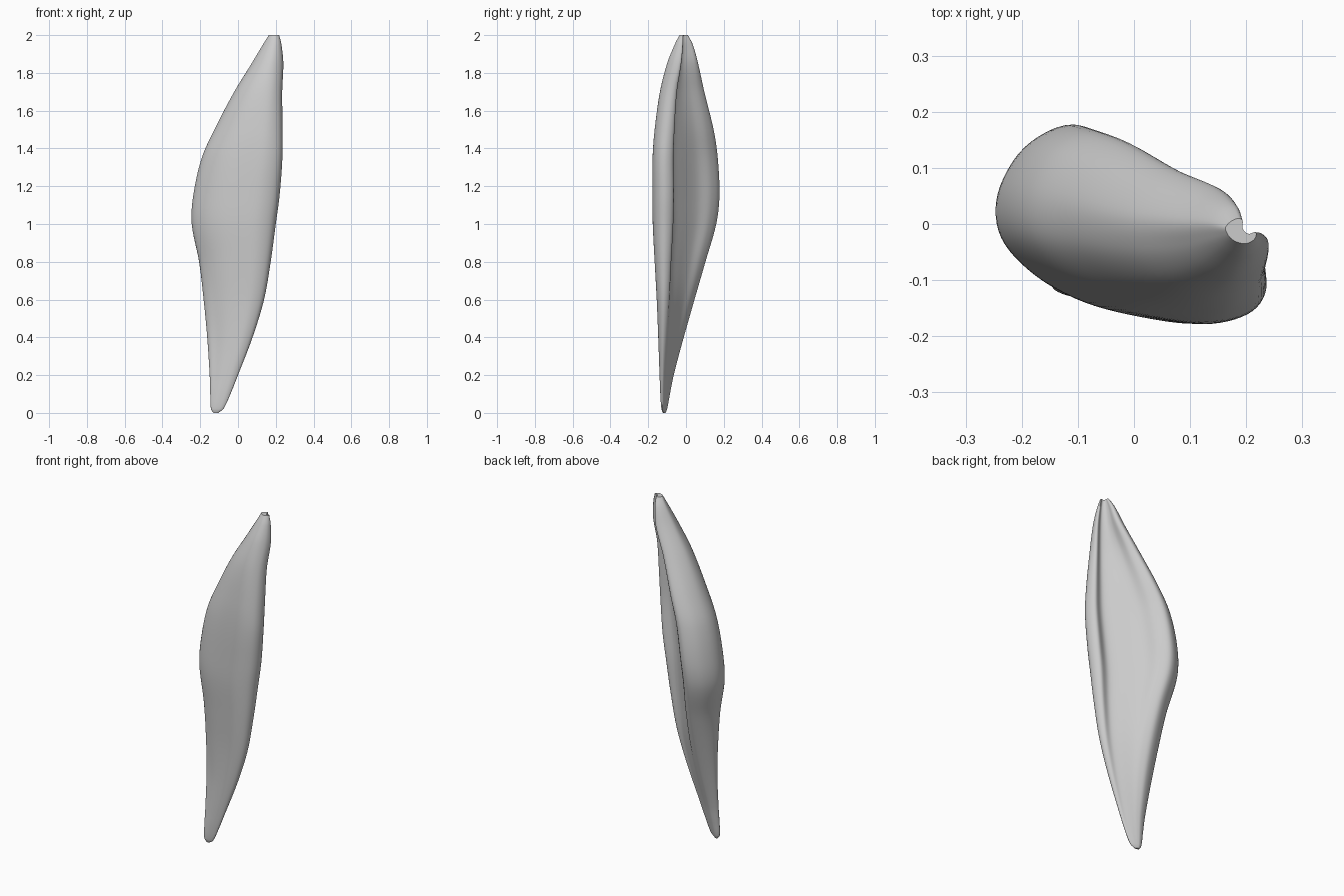
import bpy, bmesh, math

if "Cube" in bpy.data.objects:
    bpy.data.objects.remove(bpy.data.objects["Cube"])

# height, x min, x max, y min, y max, groove depth, front-left cut, top-shape blend
LEVELS = [
    (0.00, -0.130, -0.105, -0.122, -0.108, 0.0, 0.0, 0.0),
    (0.02, -0.143, -0.078, -0.130, -0.100, 0.0, 0.1, 0.0),
    (0.10, -0.147, -0.040, -0.136, -0.085, 0.1, 0.5, 0.0),
    (0.20, -0.150, 0.000, -0.140, -0.065, 0.2, 0.9, 0.0),
    (0.40, -0.163, 0.077, -0.147, -0.012, 0.4, 0.9, 0.0),
    (0.60, -0.182, 0.138, -0.155, 0.045, 0.6, 0.5, 0.0),
    (0.80, -0.206, 0.173, -0.166, 0.103, 0.8, 0.2, 0.0),
    (1.00, -0.245, 0.200, -0.176, 0.160, 0.9, 0.05, 0.0),
    (1.15, -0.237, 0.220, -0.178, 0.177, 1.0, 0.0, 0.0),
    (1.35, -0.192, 0.235, -0.177, 0.168, 1.0, 0.0, 0.0),
    (1.50, -0.125, 0.236, -0.166, 0.146, 1.0, 0.0, 0.15),
    (1.70, -0.020, 0.234, -0.138, 0.097, 1.0, 0.0, 0.5),
    (1.85, 0.072, 0.240, -0.100, 0.064, 1.0, 0.0, 1.0),
    (1.95, 0.132, 0.230, -0.060, 0.036, 1.0, 0.0, 1.0),
    (2.00, 0.163, 0.218, -0.035, 0.010, 1.0, 0.0, 1.0),
]

# Bean-shaped section: outer side plain / cut / near the top
OUTER = [(-.235, .06), (-.23, -.02), (-.17, -.09), (-.08, -.14), (.03, -.168),
         (.12, -.177), (.19, -.155), (.215, -.11)]
OUTER_CUT = [(-.235, .08), (-.215, .01), (-.14, -.05), (-.055, -.115), (.03, -.155),
             (.12, -.177), (.19, -.155), (.215, -.11)]
OUTER_TOP = [(-.235, .05), (-.21, -.04), (-.15, -.11), (-.07, -.155), (.03, -.177),
             (.12, -.16), (.19, -.11), (.215, -.045)]
# Inner side and back lobe: flat / grooved / near the top
INNER_FLAT = [(.20, -.06), (.16, -.01), (.10, .05), (.04, .10), (-.03, .15),
              (-.10, .177), (-.185, .145)]
INNER_DEEP = [(.19, -.065), (.125, -.075), (.05, -.015), (-.02, .06), (-.06, .135),
              (-.115, .177), (-.19, .14)]
INNER_TOP = [(.19, -.015), (.11, -.04), (.04, -.005), (.01, .06), (.015, .14),
             (-.04, .177), (-.15, .14)]


def mix(a, b, t):
    return [tuple(u + (v - u) * t for u, v in zip(p, q)) for p, q in zip(a, b)]


def spline(a, b, c, d, t):
    return [0.5 * (2 * q + (r - p) * t + (2 * p - 5 * q + 4 * r - s) * t * t
                   + (3 * q - p - 3 * r + s) * t ** 3)
            for p, q, r, s in zip(a, b, c, d)]


def section(level, steps=6):
    z, x0, x1, y0, y1, depth, cut, top = level
    pts = mix(OUTER, OUTER_CUT, cut) + mix(INNER_FLAT, INNER_DEEP, depth)
    pts = mix(pts, OUTER_TOP + INNER_TOP, top)
    n = len(pts)
    ring = [spline(pts[i - 1], pts[i], pts[(i + 1) % n], pts[(i + 2) % n], k / steps)
            for i in range(n) for k in range(steps)]
    ax, bx = min(p[0] for p in ring), max(p[0] for p in ring)
    ay, by = min(p[1] for p in ring), max(p[1] for p in ring)
    return [(x0 + (x - ax) / (bx - ax) * (x1 - x0),
             y0 + (y - ay) / (by - ay) * (y1 - y0), z) for x, y in ring]


# Loft the sections with smooth interpolation along the height
rows = [section(l) for l in LEVELS]
last = len(rows) - 1
rings = []
for i in range(last):
    ids = (max(i - 1, 0), i, i + 1, min(i + 2, last))
    a, b, c, d = (rows[k] for k in ids)
    za, zb, zc, zd = (LEVELS[k][0] for k in ids)
    h = zc - zb
    for k in range(6):
        t = k / 6
        h00, h10 = 2*t**3 - 3*t*t + 1, t**3 - 2*t*t + t
        h01, h11 = 3*t*t - 2*t**3, t**3 - t*t
        ring = []
        for p, q, r, s in zip(a, b, c, d):
            co = [h00 * q[m] + h01 * r[m] + h * (h10 * (r[m] - p[m]) / (zc - za)
                  + h11 * (s[m] - q[m]) / (zd - zb)) for m in (0, 1)]
            ring.append((co[0], co[1], zb + h * t))
        rings.append(ring)
rings.append(rows[-1])

bm = bmesh.new()
loops = [[bm.verts.new(p) for p in ring] for ring in rings]
for lo, hi in zip(loops, loops[1:]):
    for i in range(len(lo)):
        j = (i + 1) % len(lo)
        bm.faces.new((lo[i], lo[j], hi[j], hi[i]))
bm.faces.new(loops[0][::-1])
bm.faces.new(loops[-1])
bmesh.ops.triangulate(bm, faces=[f for f in bm.faces if len(f.verts) > 4])
bmesh.ops.recalc_face_normals(bm, faces=bm.faces)
mesh = bpy.data.meshes.new("muscle_belly")
bm.to_mesh(mesh)
bm.free()
muscle = bpy.data.objects.new("muscle_belly", mesh)
bpy.context.collection.objects.link(muscle)
bpy.context.view_layer.objects.active = muscle
muscle.select_set(True)
bpy.ops.object.shade_smooth_by_angle(angle=math.radians(50))
